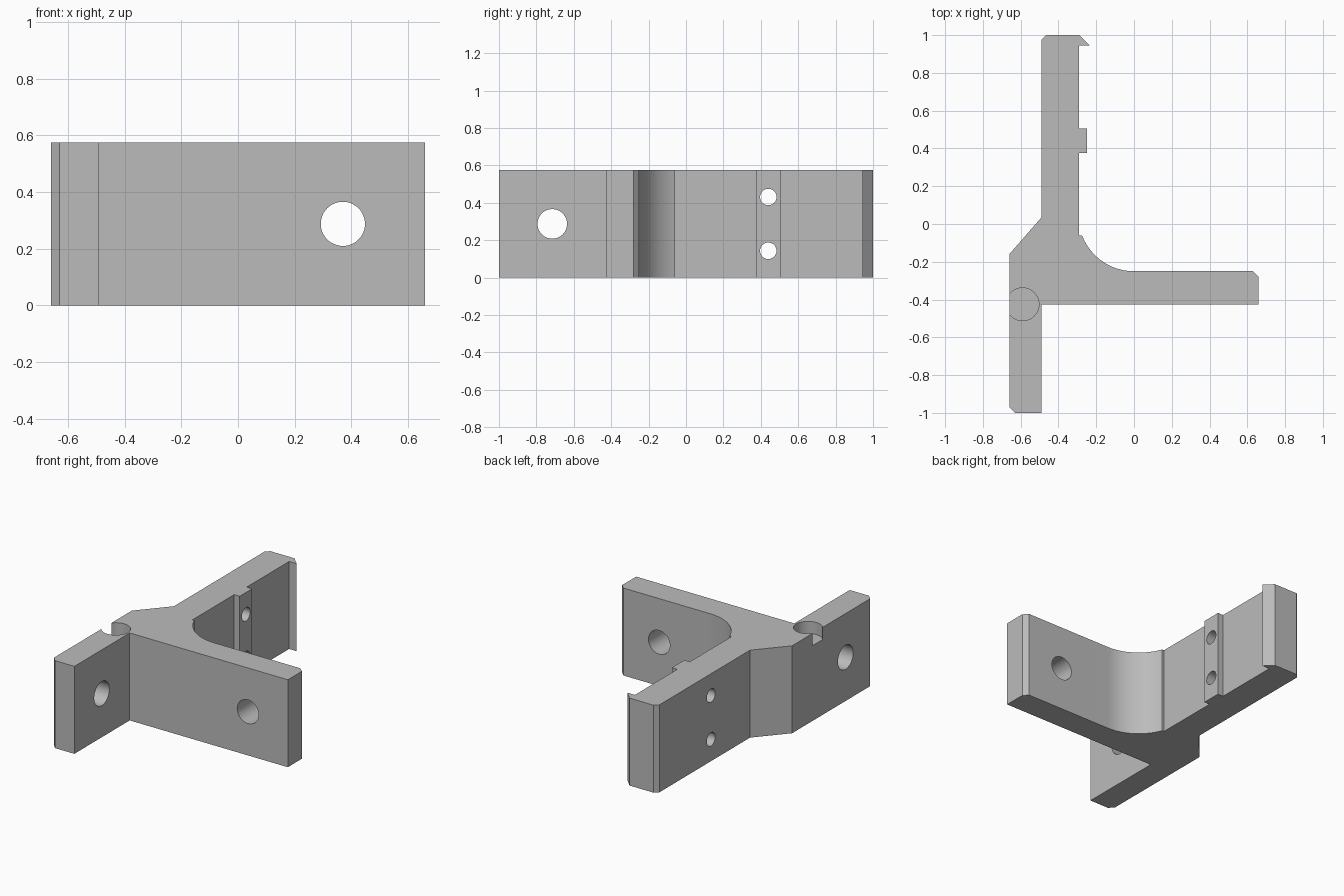
import bpy, bmesh, math
from math import radians, cos, sin
from mathutils import Matrix

cube = bpy.data.objects.get("Cube")
if cube:
    bpy.data.objects.remove(cube, do_unlink=True)

H = 0.575

grey = bpy.data.materials.new("plain grey")
grey.use_nodes = True
colour = (0.5, 0.5, 0.5, 1)
grey.diffuse_color = colour
grey.node_tree.nodes["Principled BSDF"].inputs["Base Color"].default_value = colour


def make_object(name, bm):
    bmesh.ops.recalc_face_normals(bm, faces=bm.faces)
    mesh = bpy.data.meshes.new(name)
    bm.to_mesh(mesh)
    bm.free()
    mesh.materials.append(grey)
    obj = bpy.data.objects.new(name, mesh)
    bpy.context.collection.objects.link(obj)
    return obj


def cylinder_cutter(name, centre, radius, length, axis):
    bm = bmesh.new()
    turn = {"X": Matrix.Rotation(radians(90), 4, "Y"),
            "Y": Matrix.Rotation(radians(90), 4, "X"),
            "Z": Matrix.Identity(4)}[axis]
    bmesh.ops.create_cone(bm, cap_ends=True, segments=48, radius1=radius, radius2=radius,
                          depth=length, matrix=Matrix.Translation(centre) @ turn)
    obj = make_object(name, bm)
    obj.hide_render = True
    return obj


# Plan outline: front leg, side arm with rounded inner corner, back arm with pad and hook
R = 0.294
fillet = [(R * cos(radians(a)), 0.044 + R * sin(radians(a)))
          for a in [270 - 69.3 * i / 20 for i in range(21)]]
outline = [(-0.63, -1), (-0.49, -1), (-0.49, -0.425), (0.66, -0.425), (0.66, -0.28), (0.63, -0.25)]
outline += fillet
outline += [(-0.29, -0.06), (-0.29, 0.375), (-0.25, 0.375), (-0.25, 0.505), (-0.29, 0.505),
            (-0.29, 0.945), (-0.235, 0.945), (-0.29, 1), (-0.465, 1), (-0.49, 0.975),
            (-0.49, 0.035), (-0.66, -0.16), (-0.66, -0.97)]

bm = bmesh.new()
base = bm.faces.new([bm.verts.new((x, y, 0)) for x, y in outline])
top = bmesh.ops.extrude_face_region(bm, geom=[base])["geom"]
bmesh.ops.translate(bm, vec=(0, 0, H), verts=[g for g in top if isinstance(g, bmesh.types.BMVert)])
bracket = make_object("bracket_body", bm)

# Bolt holes, pin holes and the round pocket in the top
cutters = [
    cylinder_cutter("arm_hole_cutter", (0.37, -0.34, H / 2), 0.078, 0.4, "Y"),
    cylinder_cutter("leg_hole_cutter", (-0.575, -0.715, H / 2), 0.079, 0.4, "X"),
    cylinder_cutter("lower_pin_hole_cutter", (-0.37, 0.44, H / 4), 0.044, 0.5, "X"),
    cylinder_cutter("upper_pin_hole_cutter", (-0.37, 0.44, H * 3 / 4), 0.044, 0.5, "X"),
    cylinder_cutter("top_pocket_cutter", (-0.59, -0.425, H), 0.087, 0.16, "Z"),
]
bpy.context.view_layer.objects.active = bracket
for cutter in cutters:
    mod = bracket.modifiers.new(cutter.name, "BOOLEAN")
    mod.operation = "DIFFERENCE"
    mod.solver = "EXACT"
    mod.object = cutter
    bpy.ops.object.modifier_apply(modifier=mod.name)
for cutter in cutters:
    bpy.data.objects.remove(cutter, do_unlink=True)

# Smooth round walls, sharp corners
bpy.ops.object.select_all(action="DESELECT")
bracket.select_set(True)
bpy.ops.object.shade_smooth_by_angle(angle=radians(20))
